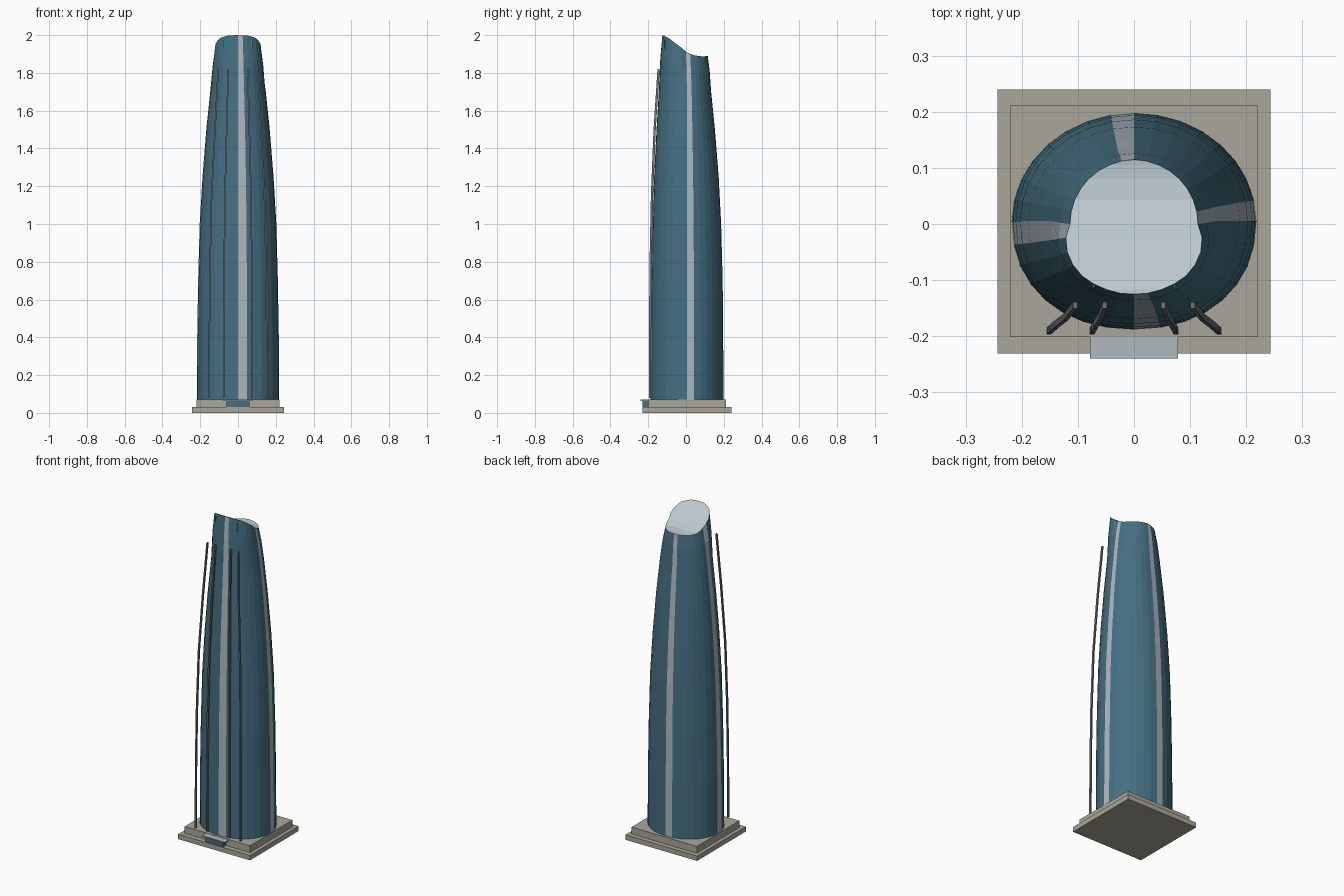
import bpy, bmesh
from math import sin, cos, pi, radians

if "Cube" in bpy.data.objects:
    bpy.data.objects.remove(bpy.data.objects["Cube"])

def material(name, rgb):
    m = bpy.data.materials.new(name)
    m.diffuse_color = (*rgb, 1)
    m.use_nodes = True
    m.node_tree.nodes["Principled BSDF"].inputs["Base Color"].default_value = m.diffuse_color
    return m

GLASS = material("blue_glass", (0.06, 0.16, 0.22))
METAL = material("pale_metal", (0.42, 0.48, 0.52))
ROOF = material("roof_pale", (0.50, 0.58, 0.63))
STONE = material("stone", (0.40, 0.38, 0.32))
STEEL = material("fin_steel", (0.16, 0.17, 0.19))
CYAN = material("cyan_light", (0.0, 0.55, 0.65))

def finish(name, bm, mats):
    bmesh.ops.recalc_face_normals(bm, faces=bm.faces)
    me = bpy.data.meshes.new(name)
    bm.to_mesh(me)
    bm.free()
    for m in mats:
        me.materials.append(m)
    ob = bpy.data.objects.new(name, me)
    bpy.context.collection.objects.link(ob)
    return ob

def box(name, x, y, z, mat):
    bm = bmesh.new()
    bmesh.ops.create_cube(bm, size=1)
    for v in bm.verts:
        for i, (a, b) in enumerate((x, y, z)):
            v.co[i] = (a + b) / 2 + v.co[i] * (b - a)
    return finish(name, bm, [mat])

def lerp_table(table, t):
    for a, b in zip(table, table[1:]):
        if t <= b[0]:
            f = (t - a[0]) / (b[0] - a[0])
            return [p + (q - p) * f for p, q in zip(a[1:], b[1:])]
    return table[-1][1:]

# stepped base
box("base_lower", (-0.243, 0.243), (-0.231, 0.24), (0, 0.03), STONE)
box("base_upper", (-0.221, 0.221), (-0.201, 0.211), (0.03, 0.072), STONE)

# entrance
box("entrance_glass", (-0.06, 0.06), (-0.23, -0.2), (0.032, 0.064), GLASS)
box("entrance_canopy", (-0.078, 0.078), (-0.24, -0.2), (0.064, 0.07), METAL)

# tower: height, half width, front y, back y
LEVELS = [(0.07, 0.218, -0.188, 0.198), (0.40, 0.216, -0.187, 0.197),
          (0.70, 0.211, -0.184, 0.194), (1.00, 0.203, -0.178, 0.186),
          (1.25, 0.188, -0.169, 0.173), (1.50, 0.168, -0.156, 0.153),
          (1.70, 0.147, -0.144, 0.133)]
# sloping crown: degrees from the front, radius, height
RIM = [(0, 0.125, 2.0), (25, 0.127, 1.998), (45, 0.131, 1.985), (60, 0.131, 1.965),
       (75, 0.127, 1.94), (90, 0.114, 1.912), (110, 0.114, 1.893),
       (135, 0.114, 1.888), (155, 0.114, 1.888), (180, 0.115, 1.89)]
N = 34
N = 32

def plan(level, i):
    z, rx, yf, yb = level
    a = 2 * pi * i / N
    s, c = sin(a), -cos(a)
    p = 0.92 if c < 0 else 1.0
    sx = abs(s) ** p * (1 if s > 0 else -1)
    yc = 0.005
    y = yc - (yc - yf) * abs(c) ** p if c < 0 else yc + (yb - yc) * c
    return (rx * sx, y, z)

bm = bmesh.new()
rings = [[bm.verts.new(plan(l, i)) for i in range(N)] for l in LEVELS]
crown = []
for i in range(N):
    a = 360 * i / N
    r, z = lerp_table(RIM, min(a, 360 - a))
    crown.append((r * sin(radians(a)), -r * cos(radians(a)), z))
# ring between the last level and the crown
rings.append([bm.verts.new([v.co[k] * 0.42 + c[k] * 0.58 + (0, 0, 0)[k]
              + (0.003 * c[k] / 0.12 if k < 2 else 0) for k in range(3)])
              for v, c in zip(rings[-1], crown)])
rings.append([bm.verts.new(c) for c in crown])
for lo, hi in zip(rings, rings[1:]):
    for i in range(N):
        j = (i + 1) % N
        f = bm.faces.new((lo[i], lo[j], hi[j], hi[i]))
        f.material_index = 1 if i % (N // 4) == 0 else 0
# roof strips run left to right between mirrored rim points
rim = rings[-1]
for i in range(N // 2):
    quad = [rim[i], rim[i + 1], rim[(N - i - 1) % N], rim[(N - i) % N]]
    f = bm.faces.new(list(dict.fromkeys(quad)))
    f.material_index = 2
bm.faces.new(rings[0][::-1])
finish("tower_body", bm, [GLASS, METAL, ROOF])

# front fins: bent square rods, height / sideways scale / y
FIN = [(0.08, 1.0, -0.191), (0.45, 0.995, -0.19), (0.80, 0.97, -0.187),
       (1.15, 0.92, -0.18), (1.50, 0.80, -0.166), (1.82, 0.69, -0.145)]
for side, tag in ((-1, "left"), (1, "right")):
    for x0, kind in ((0.152, "outer"), (0.075, "inner")):
        bm = bmesh.new()
        prev = None
        for z, k, y in FIN:
            ring = [bm.verts.new((side * x0 * k + dx, y + dy, z))
                    for dx, dy in ((-.004, -.006), (.004, -.006), (.004, .006), (-.004, .006))]
            if prev:
                for i in range(4):
                    j = (i + 1) % 4
                    bm.faces.new((prev[i], prev[j], ring[j], ring[i]))
            else:
                bm.faces.new(ring[::-1])
            prev = ring
        bm.faces.new(prev)
        finish(f"fin_{kind}_{tag}", bm, [STEEL])
    # slim light strip near the crown
    x = side * 0.072
    box("light_strip_" + tag, (x - .002, x + .002), (-0.113, -0.109), (1.75, 1.975), CYAN)
